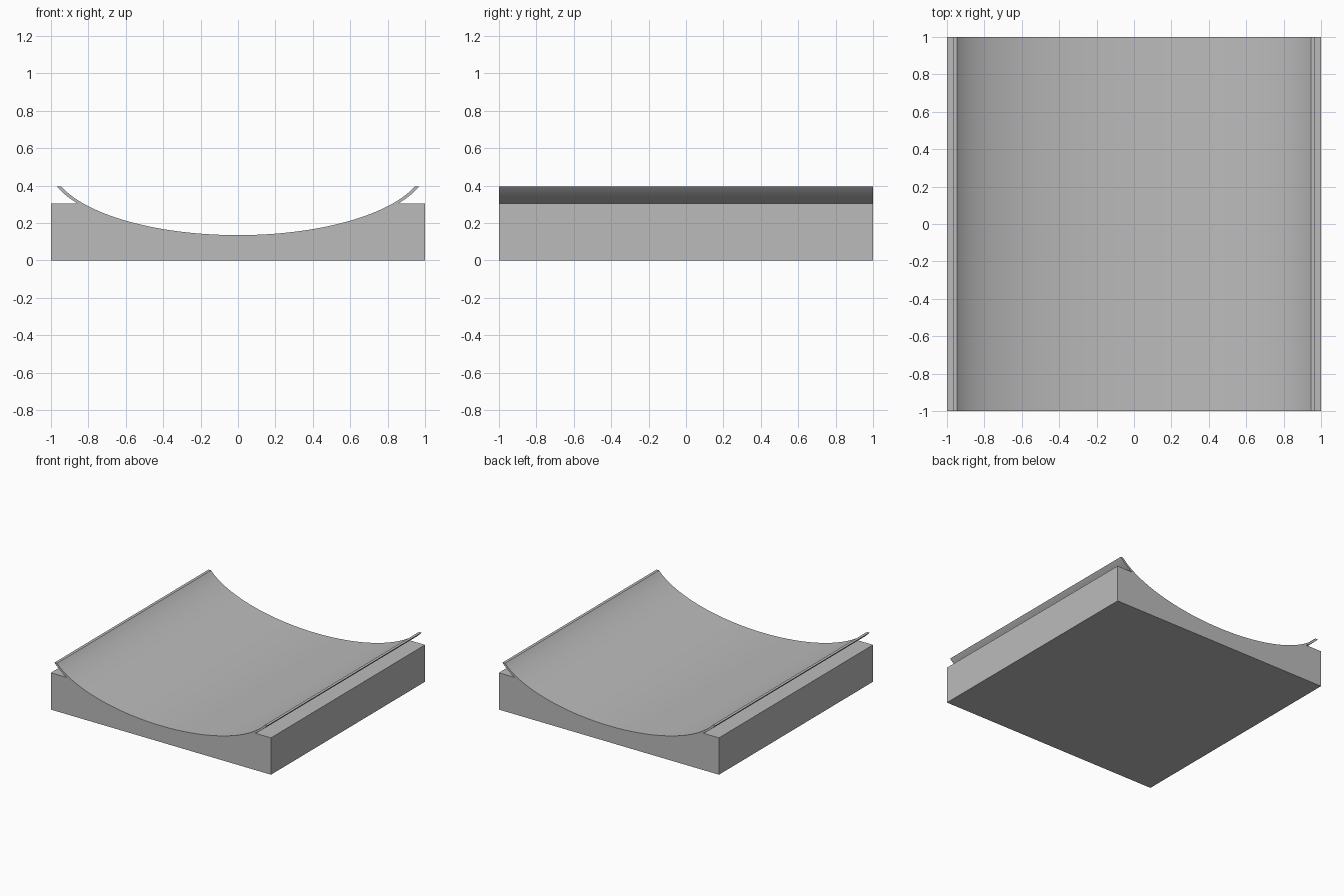
import bpy, bmesh, math

cube = bpy.data.objects.get("Cube")
if cube:
    bpy.data.objects.remove(cube, do_unlink=True)

# Plain grey for the whole piece
GREY = (0.5, 0.5, 0.5, 1.0)
grey = bpy.data.materials.new("plain_grey")
grey.diffuse_color = GREY
grey.use_nodes = True
grey.node_tree.nodes["Principled BSDF"].inputs["Base Color"].default_value = GREY

TOP, LIP, CENTRE = 0.303, 0.395, 0.521     # block top, lip height, ellipse centre


def arc(a, b, z0, z1, steps):
    """Points on the right lower quarter of an ellipse between two heights."""
    t0, t1 = (math.acos((CENTRE - z) / b) for z in (z0, z1))
    ts = [t0 + (t1 - t0) * i / steps for i in range(steps + 1)]
    return [(a * math.sin(t), CENTRE - b * math.cos(t)) for t in ts]


# Right half of the cross-section: hollow, thin lip, block shoulder, side
hollow = arc(1.0, 0.386, CENTRE - 0.386, LIP, 40)
lip_back = arc(1.02, 0.401, LIP, TOP, 12)
half = hollow + lip_back + [(1, TOP), (1, 0)]
profile = half + [(-x, z) for x, z in reversed(half[1:])]

# Extrude the cross-section from front to back
bm = bmesh.new()
front = bm.faces.new([bm.verts.new((x, -1, z)) for x, z in profile])
back = bmesh.ops.extrude_face_region(bm, geom=[front], use_keep_orig=True)["geom"]
bmesh.ops.translate(bm, vec=(0, 2, 0),
                    verts=[v for v in back if isinstance(v, bmesh.types.BMVert)])
bmesh.ops.recalc_face_normals(bm, faces=bm.faces)
mesh = bpy.data.meshes.new("cradle_block")
bm.to_mesh(mesh)
bm.free()
mesh.materials.append(grey)

block = bpy.data.objects.new("cradle_block", mesh)
bpy.context.collection.objects.link(block)
bpy.ops.object.select_all(action="DESELECT")
block.select_set(True)
bpy.context.view_layer.objects.active = block
bpy.ops.object.shade_smooth_by_angle(angle=math.radians(30))
